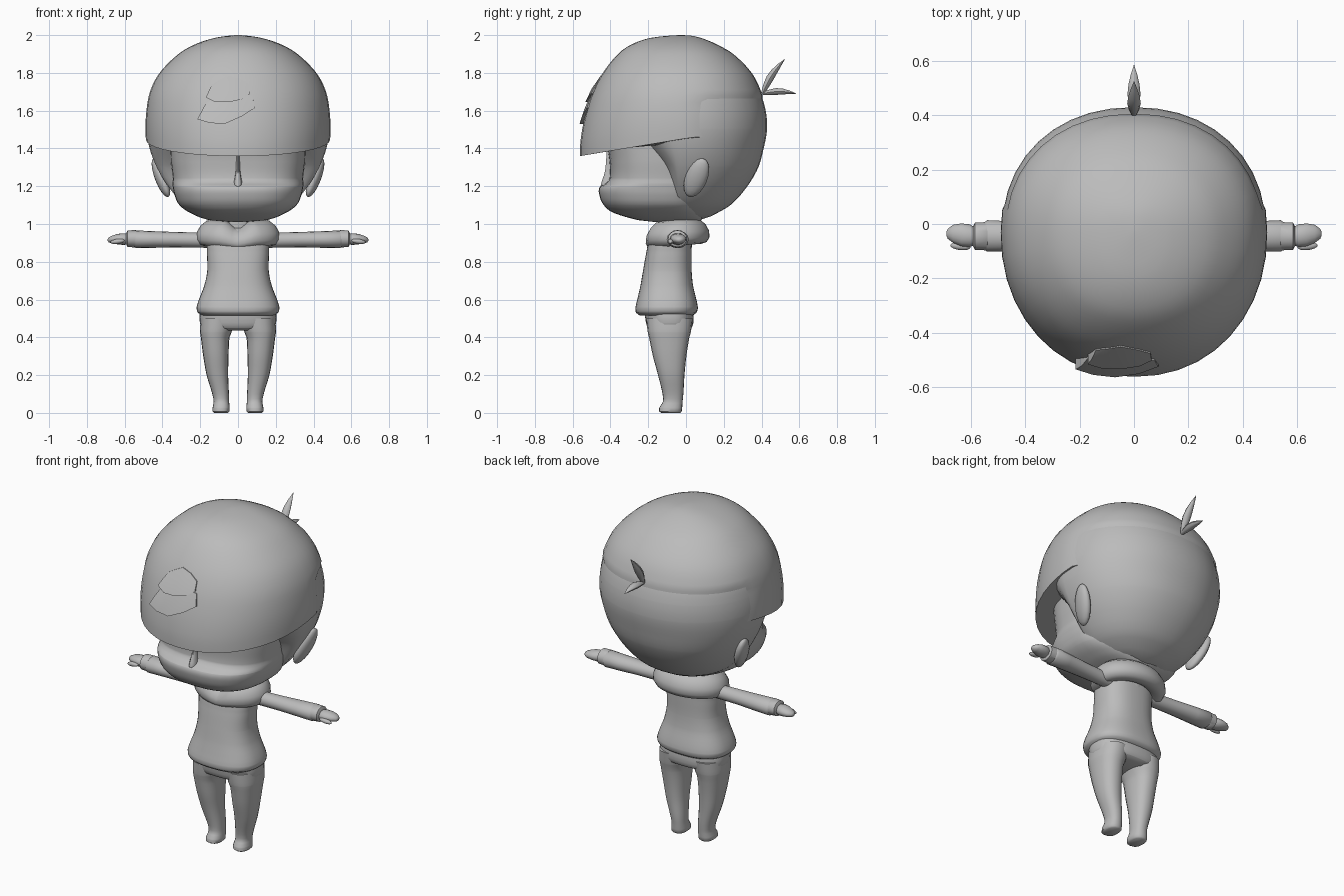
import bpy, bmesh, math
from mathutils import Vector, Matrix

if "Cube" in bpy.data.objects:
    bpy.data.objects.remove(bpy.data.objects["Cube"])

grey = bpy.data.materials.new("plain grey")
grey.diffuse_color = (0.5, 0.5, 0.5, 1)
grey.use_nodes = True
grey.node_tree.nodes["Principled BSDF"].inputs["Base Color"].default_value = grey.diffuse_color
N = 40


def finish(name, bm, angle=50):
    bmesh.ops.remove_doubles(bm, verts=bm.verts, dist=0.0004)
    bmesh.ops.recalc_face_normals(bm, faces=bm.faces)
    me = bpy.data.meshes.new(name)
    bm.to_mesh(me)
    bm.free()
    me.materials.append(grey)
    ob = bpy.data.objects.new(name, me)
    bpy.context.collection.objects.link(ob)
    bpy.ops.object.select_all(action='DESELECT')
    ob.select_set(True)
    bpy.context.view_layer.objects.active = ob
    bpy.ops.object.shade_smooth_by_angle(angle=math.radians(angle))
    return ob


def loft(name, rings, angle=50, closed=False):
    """Skin a list of equal rings; cap the ends unless the loft is a closed loop."""
    bm = bmesh.new()
    vs = [[bm.verts.new(p) for p in r] for r in rings]
    n = len(rings[0])
    for i in range(len(vs) if closed else len(vs) - 1):
        a, b = vs[i], vs[(i + 1) % len(vs)]
        for j in range(n):
            k = (j + 1) % n
            bm.faces.new((a[j], a[k], b[k], b[j]))
    if not closed:
        bm.faces.new(vs[0])
        bm.faces.new(vs[-1])
    return finish(name, bm, angle)


def sample(keys, z):
    """Smoothly interpolate a table whose first column ascends."""
    z = min(max(z, keys[0][0]), keys[-1][0])
    i = next(i for i in range(len(keys) - 1) if z <= keys[i + 1][0])
    p = [keys[max(i - 1, 0)], keys[i], keys[i + 1], keys[min(i + 2, len(keys) - 1)]]
    h = p[2][0] - p[1][0]
    t = (z - p[1][0]) / h
    out = []
    for c in range(1, len(keys[0])):
        m1 = (p[2][c] - p[0][c]) / (p[2][0] - p[0][0]) * h
        m2 = (p[3][c] - p[1][c]) / (p[3][0] - p[1][0]) * h
        out.append((2*t**3 - 3*t*t + 1) * p[1][c] + (t**3 - 2*t*t + t) * m1
                   + (3*t*t - 2*t**3) * p[2][c] + (t**3 - t*t) * m2)
    return out


def oval(hx, yf, yb, yc, j, e=2.0, n=N):
    """Point j of a super-ellipse with separate front and back depth."""
    a = 2 * math.pi * j / n
    c, s = math.cos(a), math.sin(a)
    x = hx * math.copysign(abs(c) ** (2 / e), c)
    d = (yb - yc) if s > 0 else (yc - yf)
    return x, yc + d * math.copysign(abs(s) ** (2 / e), s)


def stack(name, keys, e=2.0, yc=None, steps=24, cx=0, n=N, angle=50):
    """Vertical loft from rows of (z, half width, front y, back y)."""
    rings = []
    zs = sorted({k[0] for k in keys} | {keys[0][0] + (keys[-1][0] - keys[0][0]) * i / steps
                                        for i in range(steps + 1)})
    for z in zs:
        v = sample(keys, z)
        x0 = v[3] if len(v) > 3 else cx
        c = (v[1] + v[2]) / 2 if yc is None else min(max(yc, v[1]), v[2])
        rings.append([(x0 + p[0], p[1], z) for p in
                      (oval(v[0], v[1], v[2], c, j, e, n) for j in range(n))])
    return loft(name, rings, angle)


def mirrored(ob, name):
    bm = bmesh.new()
    bm.from_mesh(ob.data)
    bmesh.ops.transform(bm, matrix=Matrix.Scale(-1, 4, (1, 0, 0)), verts=bm.verts)
    return finish(name, bm)


def ball(name, loc, size, rot=(0, 0, 0)):
    bm = bmesh.new()
    bmesh.ops.create_uvsphere(bm, u_segments=16, v_segments=10, radius=1)
    m = Matrix.Translation(loc)
    for axis, r in zip("XYZ", rot):
        m = m @ Matrix.Rotation(math.radians(r), 4, axis)
    bmesh.ops.transform(bm, matrix=m @ Matrix.Diagonal((*size, 1)), verts=bm.verts)
    return finish(name, bm)


# hair cap with a slanted fringe edge
CAP = [(1.34, .475, -.56, .395), (1.4, .484, -.562, .412), (1.5, .49, -.55, .43),
       (1.6, .485, -.527, .425), (1.7, .466, -.493, .398), (1.8, .415, -.44, .348),
       (1.9, .315, -.36, .25), (1.95, .23, -.29, .165), (1.985, .125, -.19, .08),
       (1.998, .04, -.08, .02), (2.0, .004, -.034, -.026)]
rings = []
for i in range(27):
    t = 1 - (1 - i / 26) ** 2
    ring = []
    for j in range(N):
        y0 = oval(.484, -.562, .412, -.03, j, 2.15)[1]
        z0 = 1.36 + .167 * (min(y0, .04) + .56)
        z = z0 + (2.0 - z0) * t
        hx, yf, yb = sample(CAP, z)
        x, y = oval(hx, yf, yb, -.03, j, 2.15)
        # the rear sinks into the skull, so that only the fringe stands proud
        k = .97 if (y0 > .1 and i < 6) else 1
        ring.append((x * k, y * k, z))
    rings.append(ring)
loft("hair_fringe", rings, 45)

# back of the head
stack("head_back", [(1.02, .02, .02, .07), (1.04, .16, -.05, .13), (1.1, .28, -.09, .235),
                    (1.2, .37, -.1, .325), (1.3, .43, -.14, .383), (1.4, .468, -.24, .411),
                    (1.5, .485, -.35, .429), (1.6, .48, -.4, .422), (1.7, .455, -.4, .39),
                    (1.8, .39, -.38, .33)], 2.15, -.03)

# face with a recessed eye band and full cheeks
stack("face", [(1.01, .03, -.16, .06), (1.02, .15, -.25, .08), (1.06, .255, -.385, .1),
               (1.1, .31, -.435, .1), (1.15, .335, -.458, .1), (1.195, .345, -.458, .1),
               (1.215, .347, -.425, .1), (1.24, .345, -.405, .1), (1.33, .355, -.405, .1),
               (1.43, .36, -.42, .1)], 2.6, -.12, 36)
stack("nose", [(1.17, .018, -.455, -.38), (1.21, .022, -.452, -.38),
               (1.28, .012, -.43, -.38), (1.4, .008, -.42, -.38)], 2, None, 8, n=10)

# ears
ear = ball("ear_right", (.408, .055, 1.245), (.032, .058, .115), (-22, 20, 0))
mirrored(ear, "ear_left")


# leaf-shaped strands at the back of the head
def strand(name, a, b, width, thick):
    a, b = Vector(a), Vector(b)
    d = (b - a).normalized()
    up = d.cross(Vector((1, 0, 0)))
    rings = []
    for t, w in ((0, .45), (.2, .8), (.4, 1), (.6, .85), (.8, .5), (1, .02)):
        c = a.lerp(b, t) - up * .012 * math.sin(math.pi * t)
        rings.append([c + Vector((math.cos(q) * width * w, 0, 0)) + up * math.sin(q) * thick * w
                      for q in (math.pi * k / 4 for k in range(8))])
    loft(name, rings)


strand("strand_upper", (0, .405, 1.69), (0, .525, 1.875), .025, .02)
strand("strand_lower", (0, .405, 1.69), (0, .585, 1.69), .024, .018)


# overlapping tufts on the fringe
def fringe_y(x, z):
    hx, yf, yb = sample(CAP, z)
    return -.03 + (yf + .03) * (1 - min(abs(x) / hx, 1) ** 2.15) ** (1 / 2.15)


def tuft(name, low, top, lift):
    rings = []
    for k, ((x0, z0), (x1, z1)) in enumerate(zip(low, top)):
        out = lift * (1 - k / (len(low) - 1)) + .008
        y0, y1 = fringe_y(x0, z0), fringe_y(x1, z1)
        xm, zm = (x0 + x1) / 2, (z0 + z1) / 2
        rings.append([(x0, y0 - out, z0), (xm, fringe_y(xm, zm) - out * .7, zm),
                      (x1, y1 - .004, z1), (x1, y1 + .03, z1), (x0, y0 + .02, z0)])
    loft(name, rings, 40)


tuft("tuft_lower", [(-.215, 1.555), (-.15, 1.535), (-.07, 1.53), (.02, 1.57), (.09, 1.615)],
     [(-.17, 1.64), (-.12, 1.67), (-.05, 1.68), (.02, 1.69), (.075, 1.68)], .03)
tuft("tuft_upper", [(-.17, 1.67), (-.12, 1.645), (-.05, 1.645), (.02, 1.66), (.065, 1.69)],
     [(-.14, 1.735), (-.1, 1.76), (-.05, 1.785), (.01, 1.77), (.06, 1.74)], .028)

# neck and torso
stack("neck", [(.88, .1, -.14, .03), (1.06, .1, -.14, .05)], 2, None, 2, n=20)
stack("torso", [(.515, .19, -.245, .035), (.53, .212, -.264, .055), (.555, .22, -.268, .063),
                (.6, .207, -.258, .055), (.67, .18, -.242, .038), (.75, .163, -.228, .03),
                (.85, .164, -.21, .03), (.93, .16, -.19, .03), (.98, .1, -.14, .02)],
      2.5, -.1, 20)

# rolled collar dipping to a point at the front
rings = []
for j in range(N):
    a = 2 * math.pi * j / N
    c, s = math.cos(a), math.sin(a)
    v = max(0, 1 - abs(c) / .45) if s < 0 else 0
    cz = .955 + .01 * s - .028 * v
    ring = []
    for k in range(12):
        q = 2 * math.pi * k / 12
        r = .064 * math.cos(q) * (1 - .25 * v) - .022 * math.sin(q)
        ring.append((c * (.155 + r), -.05 + s * (.108 + r),
                     cz + math.sin(q) * (.07 - .02 * v)))
    rings.append(ring)
loft("collar", rings, 50, True)

# hips and legs
stack("hips", [(.435, .12, -.17, .0), (.45, .185, -.2, .03), (.49, .203, -.214, .04),
               (.55, .2, -.22, .035)], 2.5, None, 8)
leg = stack("leg_right", [(0, .036, -.13, -.03, .09), (.008, .045, -.142, -.023, .09),
                          (.03, .045, -.14, -.02, .089), (.06, .041, -.122, -.018, .088),
                          (.1, .044, -.124, -.014, .092), (.2, .057, -.148, -.008, .109),
                          (.3, .067, -.175, .002, .117), (.4, .076, -.196, .018, .121),
                          (.43, .084, -.203, .026, .117), (.5, .09, -.21, .036, .108)],
            2.3, None, 20, n=20)
mirrored(leg, "leg_left")


# sleeves, cuffs and hands, lofted along x as (x, half depth, half height, y, z)
def limb(name, rows):
    ob = loft(name + "_right", [[(x, y + ry * math.cos(q), z + rz * math.sin(q))
                                 for q in (math.pi * k / 8 for k in range(16))]
                                for x, ry, rz, y, z in rows])
    mirrored(ob, name + "_left")


limb("sleeve", [(.12, .042, .042, -.05, .915), (.22, .042, .04, -.05, .915),
                (.34, .048, .041, -.048, .917), (.45, .055, .044, -.045, .918),
                (.54, .058, .047, -.044, .919), (.55, .05, .042, -.044, .92)])
limb("cuff", [(.53, .04, .035, -.045, .922), (.54, .052, .046, -.045, .922),
              (.585, .05, .044, -.045, .922), (.592, .035, .03, -.045, .922)])
limb("hand", [(.58, .03, .026, -.045, .92), (.605, .042, .031, -.043, .92),
              (.635, .042, .028, -.04, .92), (.665, .033, .021, -.036, .918),
              (.685, .018, .013, -.036, .916), (.69, .005, .004, -.036, .916)])
thumb = ball("thumb_right", (.638, -.082, .908), (.038, .014, .013), (0, 8, 6))
mirrored(thumb, "thumb_left")
